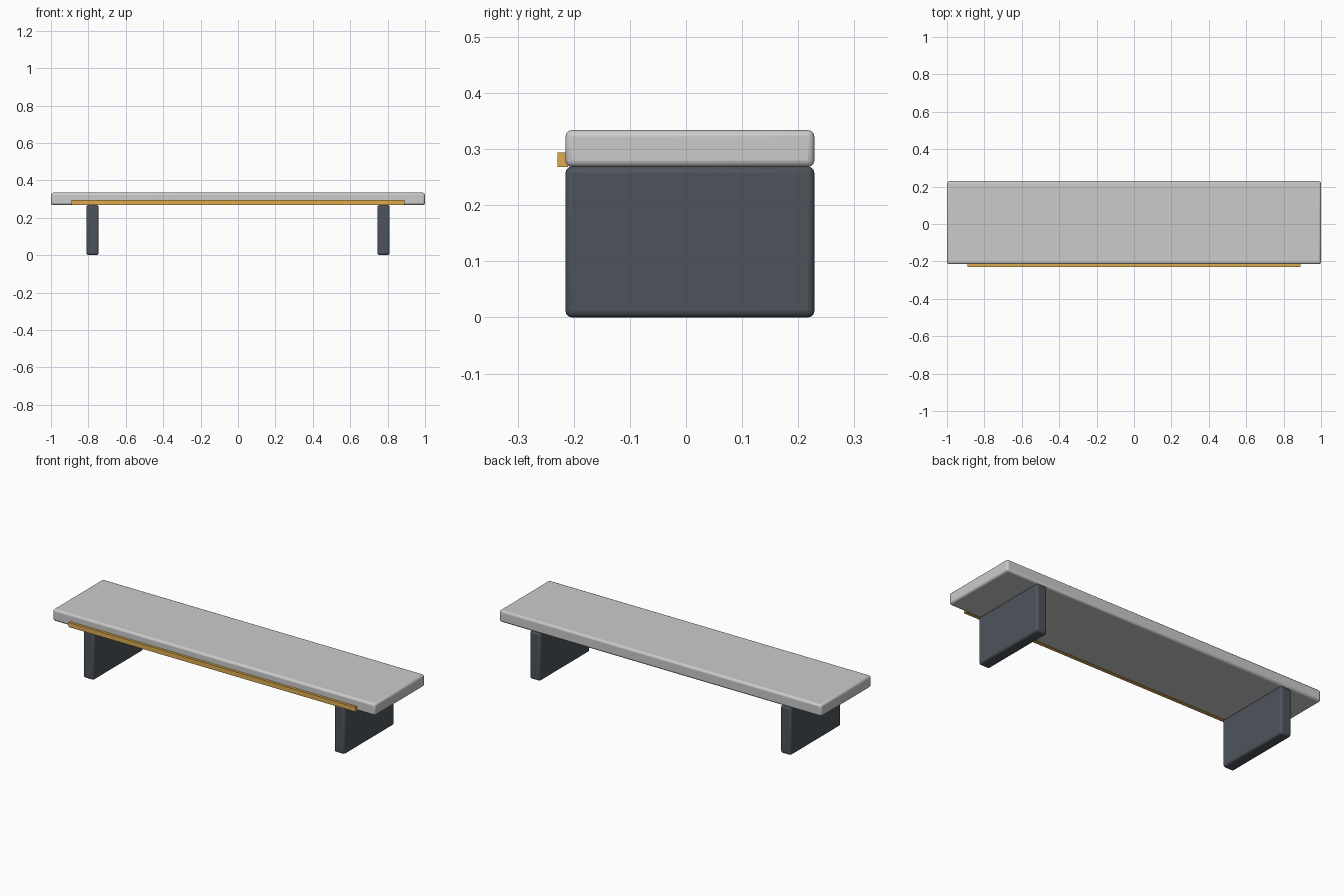
import bpy
import math

if "Cube" in bpy.data.objects:
    bpy.data.objects.remove(bpy.data.objects["Cube"])


def box(name, lo, hi, color=None, bevel=0.0):
    """Axis-aligned box from two corners, optionally with rounded edges."""
    centre = [(a + b) / 2 for a, b in zip(lo, hi)]
    bpy.ops.mesh.primitive_cube_add(size=1, location=centre)
    ob = bpy.context.object
    ob.name = name
    ob.scale = [b - a for a, b in zip(lo, hi)]
    bpy.ops.object.transform_apply(location=False, rotation=False, scale=True)
    if bevel:
        mod = ob.modifiers.new("rounded_edges", 'BEVEL')
        mod.width = bevel
        mod.segments = 3
        bpy.ops.object.shade_smooth_by_angle(angle=math.radians(35))
    if color:
        mat = bpy.data.materials.new(name + "_colour")
        mat.diffuse_color = color
        mat.use_nodes = True
        mat.node_tree.nodes["Principled BSDF"].inputs["Base Color"].default_value = mat.diffuse_color
        ob.data.materials.append(mat)
    return ob


FRONT, BACK = -0.215, 0.229
SEAT_BOTTOM, SEAT_TOP = 0.268, 0.334
DARK = (0.075, 0.088, 0.105, 1)
AMBER = (0.72, 0.41, 0.08, 1)

# Seat slab
box("seat", (-1, FRONT, SEAT_BOTTOM), (1, BACK, SEAT_TOP), bevel=0.012)

# Slab legs, mirrored left and right
for side, name in ((-1, "left_leg"), (1, "right_leg")):
    x = side * 0.778
    box(name, (x - 0.033, FRONT, 0), (x + 0.033, BACK, SEAT_BOTTOM + 0.001),
        DARK, bevel=0.012)

# Trim strip along the lower front edge
box("front_trim", (-0.89, -0.229, SEAT_BOTTOM), (0.89, FRONT + 0.005, 0.294), AMBER)
